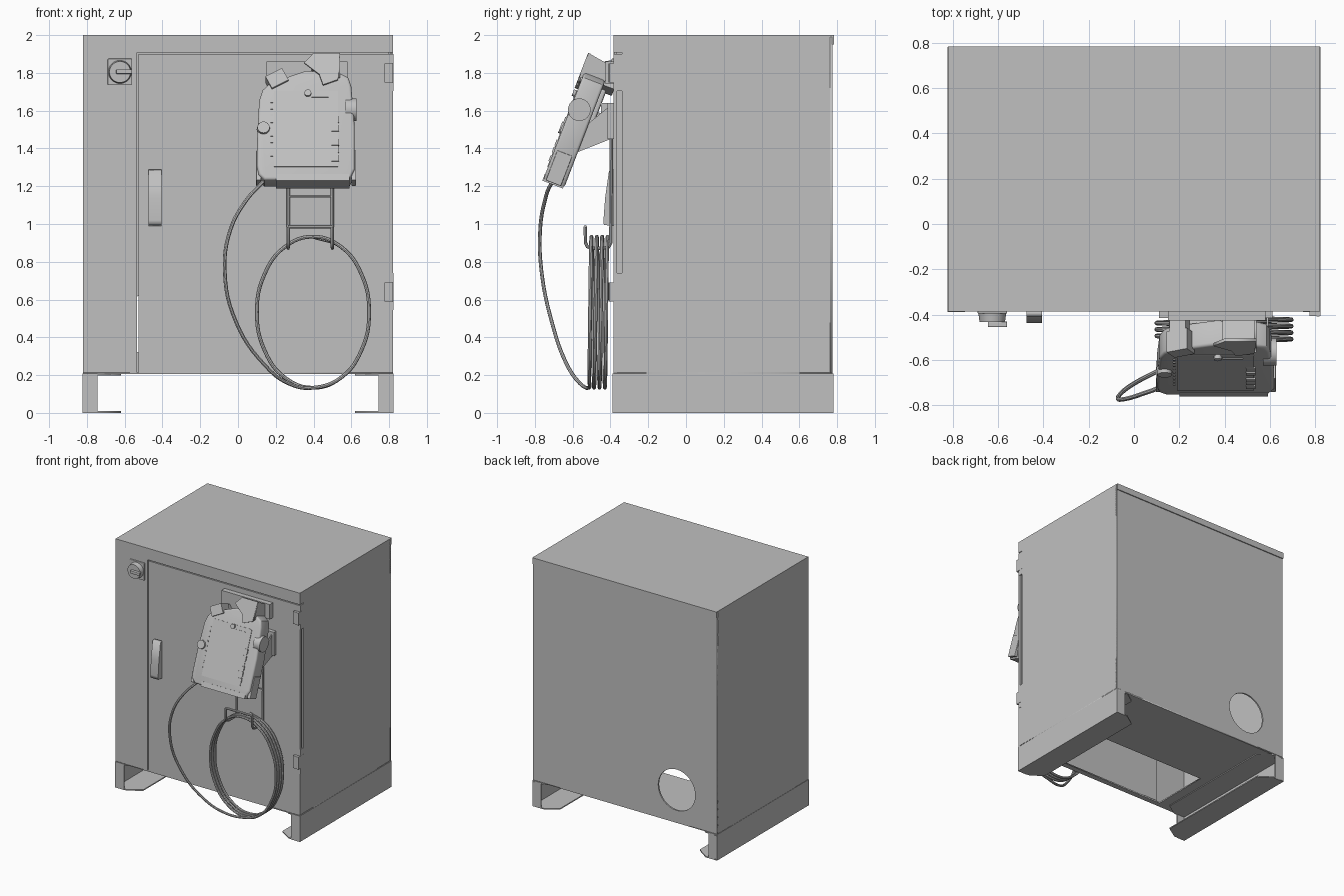
import bpy, bmesh, math
from mathutils import Matrix, Vector

if "Cube" in bpy.data.objects:
    bpy.data.objects.remove(bpy.data.objects["Cube"])

grey = bpy.data.materials.new("light_grey")
grey.use_nodes = True
COL = (0.53, 0.53, 0.53, 1)
grey.diffuse_color = COL
grey.node_tree.nodes["Principled BSDF"].inputs["Base Color"].default_value = COL


def finish(name, mesh, matrix=None, smooth=False):
    if matrix is not None:
        mesh.transform(matrix)
    mesh.materials.clear()
    mesh.materials.append(grey)
    ob = bpy.data.objects.new(name, mesh)
    bpy.context.scene.collection.objects.link(ob)
    if smooth:
        bpy.ops.object.select_all(action='DESELECT')
        ob.select_set(True)
        bpy.context.view_layer.objects.active = ob
        bpy.ops.object.shade_smooth_by_angle(angle=math.radians(40))
    return ob


def box(name, x, y, z, matrix=None, bevel=0.0):
    bm = bmesh.new()
    size = [b - a for a, b in (x, y, z)]
    mid = [(a + b) / 2 for a, b in (x, y, z)]
    bmesh.ops.create_cube(bm, size=1, matrix=Matrix.Translation(mid) @ Matrix.Diagonal((*size, 1)))
    if bevel:
        bmesh.ops.bevel(bm, geom=bm.edges[:], offset=bevel, segments=2, affect='EDGES', profile=0.5)
    me = bpy.data.meshes.new(name)
    bm.to_mesh(me)
    bm.free()
    return finish(name, me, matrix)


def rod(name, a, b, r, r2=None, sides=24, matrix=None):
    a, b = Vector(a), Vector(b)
    bm = bmesh.new()
    rot = (b - a).to_track_quat('Z', 'Y').to_matrix().to_4x4()
    bmesh.ops.create_cone(bm, cap_ends=True, segments=sides, radius1=r, radius2=r if r2 is None else r2,
                          depth=(b - a).length, matrix=Matrix.Translation((a + b) / 2) @ rot)
    me = bpy.data.meshes.new(name)
    bm.to_mesh(me)
    bm.free()
    return finish(name, me, matrix, True)


def curve_mesh(cu):
    tmp = bpy.data.objects.new("tmp", cu)
    bpy.context.scene.collection.objects.link(tmp)
    dg = bpy.context.evaluated_depsgraph_get()
    me = bpy.data.meshes.new_from_object(tmp.evaluated_get(dg))
    bpy.data.objects.remove(tmp)
    return me


# Flat sheet from one outline plus optional hole outlines; plane picks the two axes, lo..hi the third
PLANES = {'xy': Matrix(((1, 0, 0), (0, 1, 0), (0, 0, 1))),
          'xz': Matrix(((1, 0, 0), (0, 0, 1), (0, 1, 0))),
          'yz': Matrix(((0, 0, 1), (1, 0, 0), (0, 1, 0)))}


def sheet(name, plane, outlines, lo, hi, matrix=None, bevel=0.0):
    cu = bpy.data.curves.new(name, 'CURVE')
    cu.dimensions, cu.fill_mode, cu.extrude = '2D', 'BOTH', (hi - lo) / 2
    for pts in outlines:
        sp = cu.splines.new('POLY')
        sp.points.add(len(pts) - 1)
        for p, (u, v) in zip(sp.points, pts):
            p.co = (u, v, 0, 1)
        sp.use_cyclic_u = True
    me = curve_mesh(cu)
    me.transform(PLANES[plane].to_4x4() @ Matrix.Translation((0, 0, (lo + hi) / 2)))
    bm = bmesh.new()
    bm.from_mesh(me)
    bmesh.ops.remove_doubles(bm, verts=bm.verts[:], dist=1e-5)
    bmesh.ops.dissolve_limit(bm, angle_limit=0.01, verts=bm.verts[:], edges=bm.edges[:])
    bmesh.ops.recalc_face_normals(bm, faces=bm.faces[:])
    if bevel:
        rim = [e for e in bm.edges if e.calc_face_angle(0) > 1.4]
        bmesh.ops.bevel(bm, geom=rim, offset=bevel, segments=3, affect='EDGES', profile=0.5)
    bm.to_mesh(me)
    bm.free()
    return finish(name, me, matrix, bool(bevel))


def tube(name, pts, r, auto=True):
    cu = bpy.data.curves.new(name, 'CURVE')
    cu.dimensions, cu.bevel_depth, cu.bevel_resolution, cu.use_fill_caps = '3D', r, 2, True
    cu.resolution_u = 6
    sp = cu.splines.new('BEZIER' if auto else 'POLY')
    if auto:
        sp.bezier_points.add(len(pts) - 1)
        for p, co in zip(sp.bezier_points, pts):
            p.co = co
            p.handle_left_type = p.handle_right_type = 'AUTO'
    else:
        sp.points.add(len(pts) - 1)
        for p, co in zip(sp.points, pts):
            p.co = (*co, 1)
    return finish(name, curve_mesh(cu), None, True)


def rect(x0, x1, y0, y1):
    return [(x0, y0), (x1, y0), (x1, y1), (x0, y1)]


def circle(cx, cy, r, n=32):
    return [(cx + r * math.cos(i * math.tau / n), cy + r * math.sin(i * math.tau / n)) for i in range(n)]


# Hollow sheet-metal cabinet
W = 0.82
box("roof", (-W, W), (-0.385, 0.783), (1.99, 2.0))
box("roof_back_lip", (-W, W), (0.773, 0.783), (1.95, 2.0))
sheet("back_panel", 'xz', [rect(-W, W, 0.21, 1.99), circle(-0.46, 0.47, 0.165)], 0.763, 0.775)
sheet("floor_panel", 'xy', [rect(-W, W, -0.385, 0.775), rect(-0.54, 0.54, -0.34, 0.14)], 0.205, 0.215)
box("right_wall", (-W, -W + 0.01), (-0.385, 0.775), (0.21, 2.0))
box("left_wall", (W - 0.01, W), (-0.34, 0.775), (0.21, 2.0))
box("front_strip", (-W, -0.535), (-0.385, -0.375), (0.21, 2.0))
box("front_header", (-0.535, W), (-0.385, -0.375), (1.907, 2.0))
box("header_end", (W - 0.01, W), (-0.385, -0.34), (1.907, 2.0))

# Door with hinges and the recess along the hinge edge
box("door", (-0.528, W), (-0.385, -0.365), (0.21, 1.9))
box("hinge_recess", (0.795, 0.808), (-0.37, -0.33), (0.21, 1.907))
box("lower_edge_filler", (0.80, W), (-0.37, -0.34), (0.21, 0.55))
for label, z in (("lower", 0.59), ("upper", 1.75)):
    box(label + "_hinge", (0.775, 0.823), (-0.405, -0.34), (z, z + 0.1))
    rod(label + "_hinge_pin", (0.812, -0.398, z), (0.812, -0.398, z + 0.1), 0.011, sides=12)
    box(label + "_hinge_tab", (0.80, 0.822), (-0.38, -0.34), (z - 0.045, z + 0.15))

# Plinth rails: channel with end plates and flanges with cut corners
for label, s in (("left", 1), ("right", -1)):
    def span(a, b):
        return tuple(sorted((s * a, s * b)))
    box(label + "_plinth_side", span(0.813, 0.822), (-0.388, 0.78), (0, 0.208))
    box(label + "_plinth_front", span(0.745, 0.822), (-0.388, -0.378), (0, 0.208))
    box(label + "_plinth_back", span(0.745, 0.822), (0.77, 0.78), (0, 0.208))
    flange = [(s * x, y) for x, y in ((0.82, -0.385), (0.72, -0.385), (0.62, -0.32),
                                      (0.62, 0.71), (0.72, 0.78), (0.82, 0.78))]
    sheet(label + "_plinth_foot", 'xy', [flange], 0, 0.009)
    sheet(label + "_plinth_top", 'xy', [flange], 0.198, 0.207)

# Rotary main switch
box("switch_plate", (-0.69, -0.56), (-0.395, -0.38), (1.735, 1.875), bevel=0.004)
rod("switch_dial", (-0.625, -0.39, 1.805), (-0.625, -0.432, 1.805), 0.062, 0.056, 32)
box("switch_knob", (-0.645, -0.56), (-0.455, -0.43), (1.795, 1.818), bevel=0.004)

# Tapered door handle
sheet("door_handle", 'yz', [[(-0.385, 0.99), (-0.435, 0.995), (-0.437, 1.02), (-0.428, 1.14),
                             (-0.408, 1.28), (-0.385, 1.288)]], -0.475, -0.405)

# Control pendant, tilted back; local x across, y through, z along its height
T = Matrix.Translation((0, -0.70, 1.215)) @ Matrix.Rotation(math.radians(-21), 4, 'X')
outline = [(0.14, 0), (0.11, 0.03), (0.10, 0.08), (0.102, 0.25), (0.112, 0.45), (0.13, 0.51), (0.17, 0.55),
           (0.36, 0.62), (0.54, 0.605), (0.585, 0.58), (0.60, 0.53), (0.618, 0.30), (0.618, 0.06), (0.59, 0)]
sheet("pendant_body", 'xz', [outline], -0.06, 0.06, T, 0.014)
box("pendant_base", (0.20, 0.59), (-0.062, 0.055), (-0.008, 0.03), T)
box("pendant_face", (0.19, 0.53), (-0.064, -0.058), (0.07, 0.50), T)
for x in (0.096, 0.600):
    box("side_grip", (x, x + 0.026), (-0.045, 0.04), (0.0, 0.17), T, 0.004)
rod("side_knob", (0.57, -0.565, 1.605), (0.628, -0.565, 1.605), 0.06)
rod("front_button", (0.135, -0.04, 0.29), (0.135, -0.075, 0.29), 0.036, 0.032, matrix=T)
rod("selector", (0.37, -0.06, 0.485), (0.37, -0.078, 0.485), 0.018, sides=16, matrix=T)
box("status_bar", (0.39, 0.48), (-0.068, -0.06), (0.463, 0.47), T)
for i, z in enumerate((0.10, 0.15, 0.19, 0.27, 0.32)):
    box("key_%d" % i, (0.495, 0.535), (-0.069, -0.06), (z, z + 0.032), T)
for i in range(9):
    z = 0.13 + i * 0.038
    box("marker_%d" % i, (0.172, 0.184), (-0.064, -0.058), (z, z + 0.012), T)
box("pendant_rear_pod", (0.22, 0.52), (0.055, 0.085), (0.36, 0.56), T, 0.01)

# Top retaining hooks
wedge = [(0.43, 0.59), (0.35, 0.655), (0.40, 0.71), (0.54, 0.71), (0.53, 0.56), (0.45, 0.53)]
sheet("top_hook_front", 'xz', [wedge], -0.078, -0.064, T)
box("top_hook_roof", (0.39, 0.54), (-0.075, 0.09), (0.655, 0.667), T)
sheet("top_hook_side", 'yz', [[(-0.075, 0.57), (-0.075, 0.71), (0.06, 0.69), (0.06, 0.60)]], 0.53, 0.54, T)
T2 = T @ Matrix.Translation((0.205, 0, 0.57)) @ Matrix.Rotation(math.radians(-28), 4, 'Y')
box("corner_hook", (-0.05, 0.05), (-0.078, 0.02), (-0.04, 0.035), T2)
box("corner_hook_arm", (-0.04, 0.04), (0.01, 0.12), (-0.01, 0.03), T2)

# Wall bracket behind the pendant
box("bracket_plate", (0.11, 0.61), (-0.415, -0.38), (1.45, 1.64))
box("bracket_core", (0.22, 0.52), (-0.45, -0.40), (1.46, 1.64))
box("upper_mount", (0.15, 0.58), (-0.425, -0.38), (1.74, 1.86))
rod("bracket_stem", (0.36, -0.58, 1.585), (0.36, -0.43, 1.52), 0.052)
for x in (0.155, 0.585):
    sheet("bracket_gusset", 'yz', [[(-0.385, 1.455), (-0.575, 1.38), (-0.52, 1.53), (-0.385, 1.64)]], x, x + 0.009)

# Wire hanger with open hooks and tie bars
for x in (0.265, 0.50):
    tube("hanger_wire", [(x, -0.395, 1.48), (x, -0.398, 0.90), (x, -0.41, 0.878), (x, -0.435, 0.872),
                         (x, -0.50, 0.872), (x, -0.522, 0.88), (x, -0.532, 0.90), (x, -0.533, 0.985)], 0.009, False)
tube("hanger_front_bar", [(0.265, -0.533, 0.985), (0.50, -0.533, 0.985)], 0.009, False)
tube("hanger_back_bar", [(0.265, -0.395, 1.145), (0.50, -0.395, 1.145)], 0.005, False)

# Cable: drops from the pendant, then winds into the hanging coil
path = [(0.16, -0.68, 1.25), (0.12, -0.715, 1.21), (0.04, -0.748, 1.12), (-0.04, -0.772, 0.97),
        (-0.07, -0.765, 0.75), (-0.01, -0.71, 0.48), (0.14, -0.63, 0.255), (0.27, -0.56, 0.155)]
turns, per = 3.5, 12
for i in range(int(turns * per) + 1):
    a = math.pi - math.tau * i / per
    path.append((0.397 - 0.297 * math.sin(a), -0.515 + 0.1 * i / (turns * per), 0.533 + 0.4 * math.cos(a)))
# the winding enters at the bottom and rises on the far side
path[8:] = [(0.794 - x, y, z) for x, y, z in path[8:]]
tube("coiled_cable", path, 0.010)
